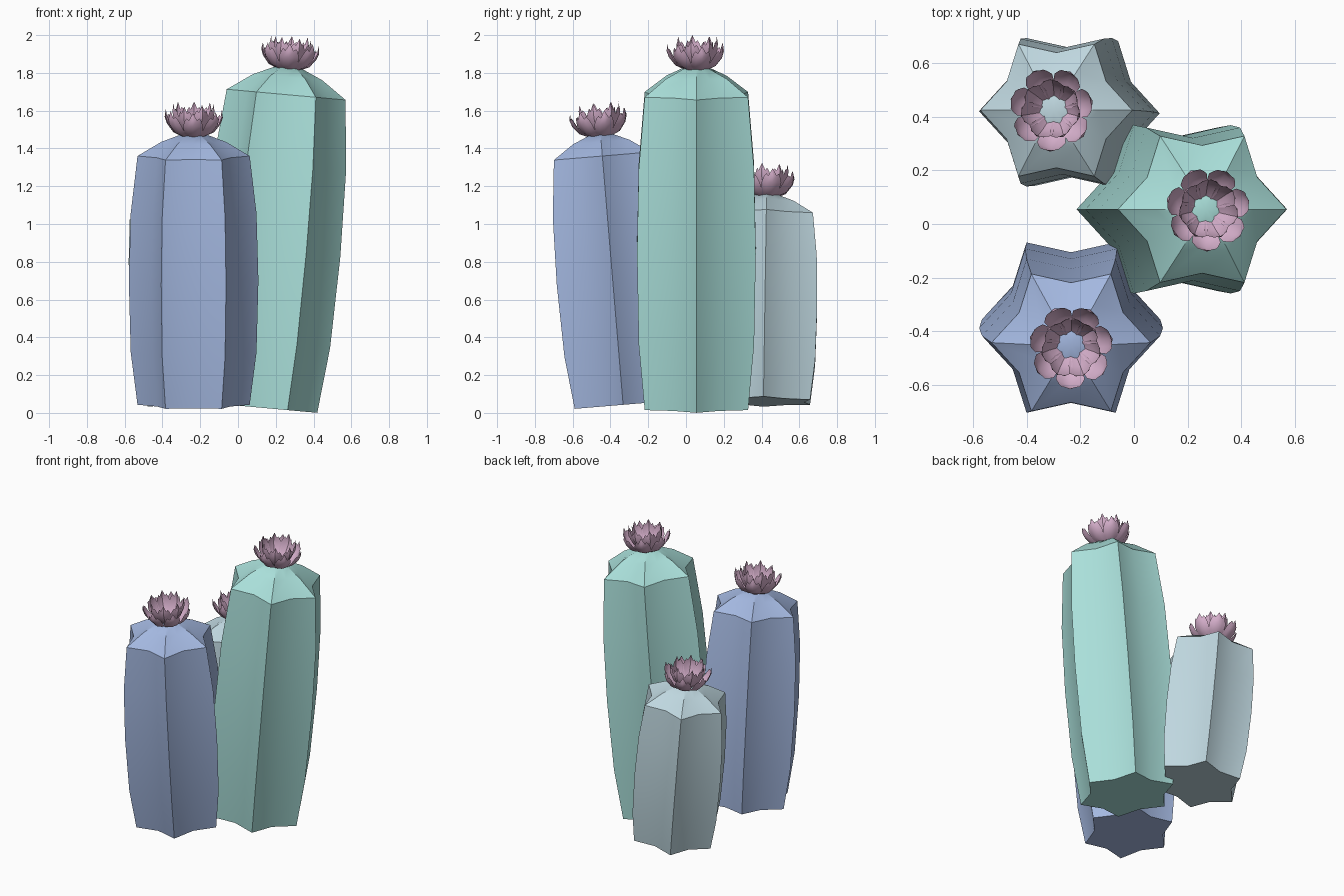
import bpy, bmesh, random
from math import sin, cos, pi, radians
from mathutils import Vector, Matrix

if "Cube" in bpy.data.objects:
    bpy.data.objects.remove(bpy.data.objects["Cube"])

random.seed(4)
VALLEY = 0.755  # valley radius relative to rib radius


def material(name, rgb):
    m = bpy.data.materials.new(name)
    m.diffuse_color = (*rgb, 1)
    m.use_nodes = True
    m.node_tree.nodes["Principled BSDF"].inputs["Base Color"].default_value = m.diffuse_color
    return m


def finish(bm, name, mat, matrix, angle):
    me = bpy.data.meshes.new(name)
    bm.to_mesh(me)
    bm.free()
    ob = bpy.data.objects.new(name, me)
    bpy.context.collection.objects.link(ob)
    ob.matrix_world = matrix
    me.materials.append(mat)
    bpy.ops.object.select_all(action='DESELECT')
    ob.select_set(True)
    bpy.context.view_layer.objects.active = ob
    bpy.ops.object.shade_smooth_by_angle(angle=radians(angle))
    return ob


# Six-ribbed barrel body with a low dome
def cactus_body(name, mat, matrix, height, rim, bulge, dome):
    bm = bmesh.new()
    mid = rim + (bulge - rim) * 0.78
    profile = [(rim, 0), (mid, .21 * height), (bulge, .5 * height),
               (mid, .77 * height), (rim, height),
               (.58 * rim, height + .62 * dome), (.25 * rim, height + .93 * dome)]
    rings = []
    for r, z in profile:
        ring = []
        for i in range(12):
            k = r * (VALLEY if i % 2 else 1)
            ring.append(bm.verts.new((k * cos(i * pi / 6), k * sin(i * pi / 6), z)))
        rings.append(ring)
    for a, b in zip(rings, rings[1:]):
        for i in range(12):
            j = (i + 1) % 12
            bm.faces.new((a[i], a[j], b[j], b[i]))
    bm.faces.new(rings[0][::-1])
    apex = bm.verts.new((0, 0, height + dome))
    for i in range(12):
        bm.faces.new((rings[-1][i], rings[-1][(i + 1) % 12], apex))
    return finish(bm, name, mat, matrix, 30)


# One cupped petal with a ragged pointed tip; rows are (radius, height, half width)
def petal(bm, rows, turn, stretch):
    grid = []
    for r, z, w in rows:
        line = []
        for u in (-1, -.5, 0, .5, 1):
            a = turn + u * w / r
            rr = r + .012 * (1 - abs(u)) - .006
            line.append(bm.verts.new((rr * cos(a), rr * sin(a), z * stretch)))
        grid.append(line)
    for a, b in zip(grid, grid[1:]):
        for i in range(4):
            bm.faces.new((a[i], a[i + 1], b[i + 1], b[i]))
    r, z, w = rows[-1]
    for u, rise in ((-.75, .012), (.75, .012)):
        a = turn + u * w / r
        notch = bm.verts.new((r * cos(a), r * sin(a), (z + rise) * stretch))
        i = 0 if u < 0 else 3
        bm.faces.new((grid[-1][i], grid[-1][i + 1], notch))
    tip = bm.verts.new((r * cos(turn), r * sin(turn), (z + .04) * stretch))
    for i in (1, 2):
        bm.faces.new((grid[-1][i], grid[-1][i + 1], tip))


OUTER = [(.05, -.02, .025), (.105, .005, .05), (.14, .05, .058), (.152, .085, .045)]
INNER = [(.045, -.01, .022), (.078, .025, .043), (.105, .085, .052), (.108, .12, .036)]


def flower(name, mat, matrix):
    bm = bmesh.new()
    for rows, offset in ((OUTER, .2), (INNER, .2 + pi / 7)):
        for i in range(7):
            petal(bm, rows, offset + i * 2 * pi / 7, random.uniform(.93, 1.03))
    return finish(bm, name, mat, matrix, 35)


pink = material("petal_pink", (.67, .43, .60))

# name, colour, base centre, rim centre, rim radius, bulge radius, dome height
CACTI = [
    ("tall_cactus", (.40, .74, .70), (.105, .055, .029), (.255, .055, 1.685), .316, .363, .15),
    ("middle_cactus", (.37, .48, .75), (-.235, -.333, .043), (-.235, -.443, 1.36), .297, .343, .12),
    ("short_cactus", (.52, .68, .74), (-.195, .41, .06), (-.29, .425, 1.05), .285, .32, .11),
]
for name, rgb, base, top, rim, bulge, dome in CACTI:
    axis = Vector(top) - Vector(base)
    lean = Vector((0, 0, 1)).rotation_difference(axis).to_matrix().to_4x4()
    place = Matrix.Translation(base) @ lean
    h = axis.length
    cactus_body(name, material(name + "_skin", rgb), place, h, rim, bulge, dome)
    flower(name + "_flower", pink, place @ Matrix.Translation((0, 0, h + dome)))
